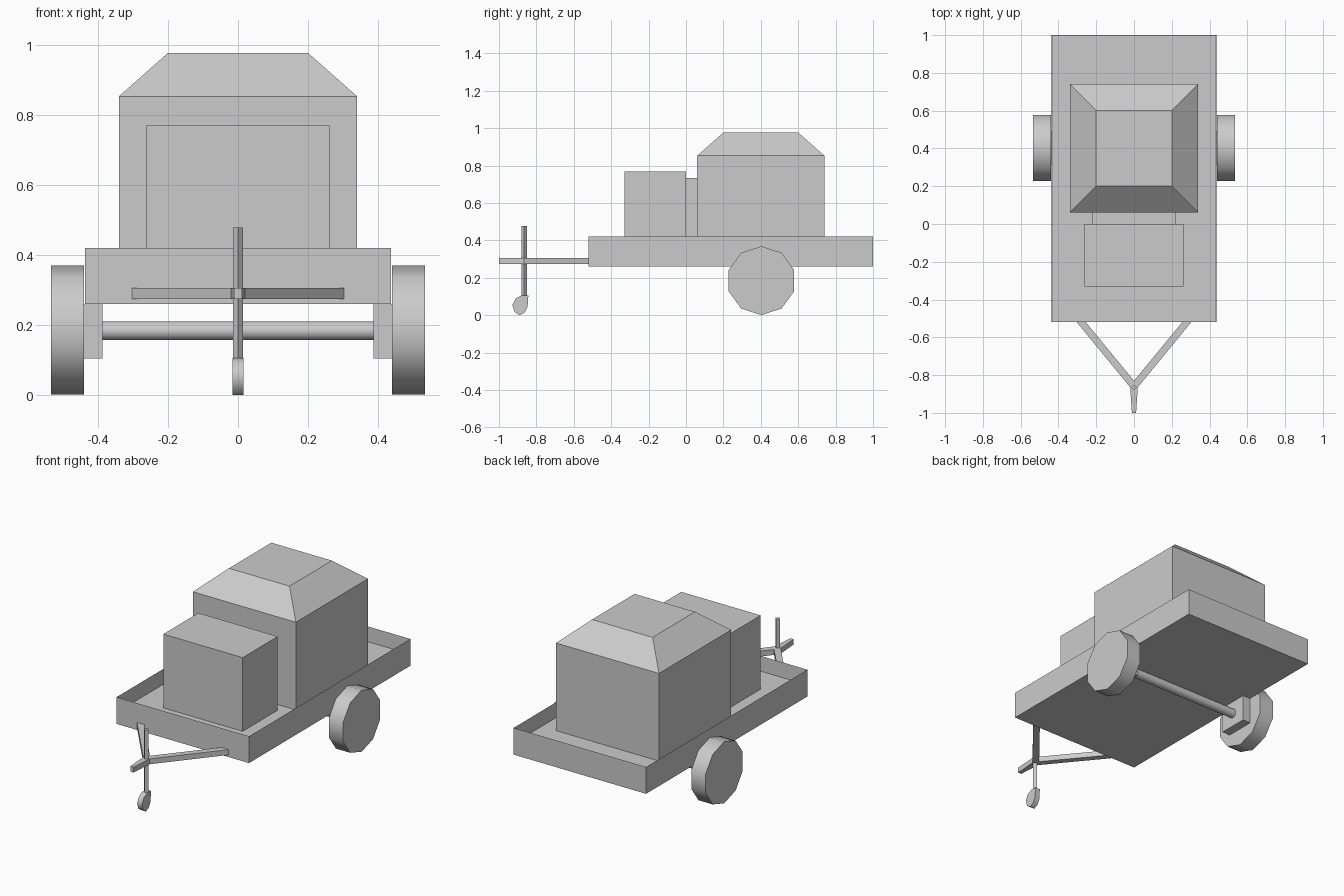
import bpy, bmesh, math
from mathutils import Matrix

if "Cube" in bpy.data.objects:
    bpy.data.objects.remove(bpy.data.objects["Cube"], do_unlink=True)

grey = bpy.data.materials.new("plain_grey")
grey.use_nodes = True
COLOUR = (0.6, 0.6, 0.6, 1)
grey.diffuse_color = COLOUR
grey.node_tree.nodes["Principled BSDF"].inputs["Base Color"].default_value = COLOUR


def finish(name, bm, smooth=False):
    bmesh.ops.recalc_face_normals(bm, faces=bm.faces[:])
    mesh = bpy.data.meshes.new(name)
    bm.to_mesh(mesh)
    bm.free()
    mesh.materials.append(grey)
    obj = bpy.data.objects.new(name, mesh)
    bpy.context.collection.objects.link(obj)
    if smooth:
        bpy.ops.object.select_all(action='DESELECT')
        obj.select_set(True)
        bpy.context.view_layer.objects.active = obj
        bpy.ops.object.shade_smooth_by_angle(angle=math.radians(50))
    return obj


def box_mesh(x, y, z):
    """Box from (low, high) pairs on each axis."""
    bm = bmesh.new()
    bmesh.ops.create_cube(bm, size=1)
    for v in bm.verts:
        v.co = [lim[1] if c > 0 else lim[0] for c, lim in zip(v.co, (x, y, z))]
    return bm


def top_face(bm):
    bm.faces.ensure_lookup_table()
    return max(bm.faces, key=lambda f: f.calc_center_median().z)


def prism(name, points, offset, smooth=False):
    """Solid made by sweeping a polygon along an offset."""
    bm = bmesh.new()
    face = bm.faces.new([bm.verts.new(p) for p in points])
    out = bmesh.ops.extrude_face_region(bm, geom=[face])
    moved = [g for g in out["geom"] if isinstance(g, bmesh.types.BMVert)]
    bmesh.ops.translate(bm, verts=moved, vec=offset)
    return finish(name, bm, smooth)


def cylinder(name, sides, radius, length, centre, axis='X', smooth=True):
    bm = bmesh.new()
    bmesh.ops.create_cone(bm, cap_ends=True, segments=sides, radius1=radius,
                          radius2=radius, depth=length)
    if axis == 'X':
        # first corner points along y so the polygon rests on a flat side
        turn = Matrix.Rotation(math.pi / 2, 4, 'Y') @ Matrix.Rotation(math.pi / 2, 4, 'Z')
        bm.transform(turn)
    bm.transform(Matrix.Translation(centre))
    return finish(name, bm, smooth)


# Open tray with thin raised sides
FLOOR, RIM = 0.33, 0.42
bm = box_mesh((-0.437, 0.437), (-0.52, 1), (0.26, RIM))
floor = top_face(bm)
bmesh.ops.inset_region(bm, faces=[floor], thickness=0.003)
bmesh.ops.translate(bm, verts=floor.verts[:], vec=(0, 0, FLOOR - RIM))
finish("trailer_bed", bm)

# Load: large housing with bevelled roof, connecting block, small housing
bm = box_mesh((-0.34, 0.34), (0.06, 0.74), (FLOOR, 0.853))
top = top_face(bm)
out = bmesh.ops.extrude_face_region(bm, geom=[top])
bmesh.ops.delete(bm, geom=[top], context='FACES_ONLY')
for v in [g for g in out["geom"] if isinstance(g, bmesh.types.BMVert)]:
    v.co.x = math.copysign(0.2, v.co.x)
    v.co.y = 0.6 if v.co.y > 0.4 else 0.2
    v.co.z = 0.977
finish("large_housing", bm)
finish("connecting_block", box_mesh((-0.22, 0.22), (0, 0.06), (FLOOR, 0.735)))
finish("small_housing", box_mesh((-0.262, 0.262), (-0.33, 0), (FLOOR, 0.77)))

# Axle, brackets, wheels and drawbar arms
AXLE_Y, AXLE_Z = 0.403, 0.183
cylinder("axle", 12, 0.027, 0.8, (0, AXLE_Y, AXLE_Z))
for side, s in (("left", 1), ("right", -1)):
    finish(side + "_bracket", box_mesh(sorted((s * 0.387, s * 0.442)),
                                       (AXLE_Y - 0.09, AXLE_Y + 0.09), (0.103, 0.26)))
    cylinder(side + "_wheel", 10, 0.184, 0.094, (s * 0.487, AXLE_Y, AXLE_Z + 0.002))
    arm = [(0.303, -0.52), (0.255, -0.52), (0, -0.83), (0, -0.865), (0.02, -0.865)]
    prism(side + "_drawbar_arm", [(s * x, y, 0.273) for x, y in arm], (0, 0, 0.032))

# Tapered coupling nose
nose = [(-0.02, -0.865), (0.02, -0.865), (0.011, -1), (-0.011, -1)]
prism("coupling_nose", [(x, y, 0.273) for x, y in nose], (0, 0, 0.032))

# Jockey stand: post and small trailing wheel
cylinder("jockey_post", 4, 0.015, 0.377, (0, -0.865, 0.289), 'Z', False)
outline = [(-0.928, 0.056), (-0.91, 0.09), (-0.88, 0.105), (-0.843, 0.105),
           (-0.847, 0.045), (-0.862, 0.015), (-0.89, 0), (-0.917, 0.018)]
prism("jockey_wheel", [(-0.016, y, z) for y, z in outline], (0.032, 0, 0), True)
